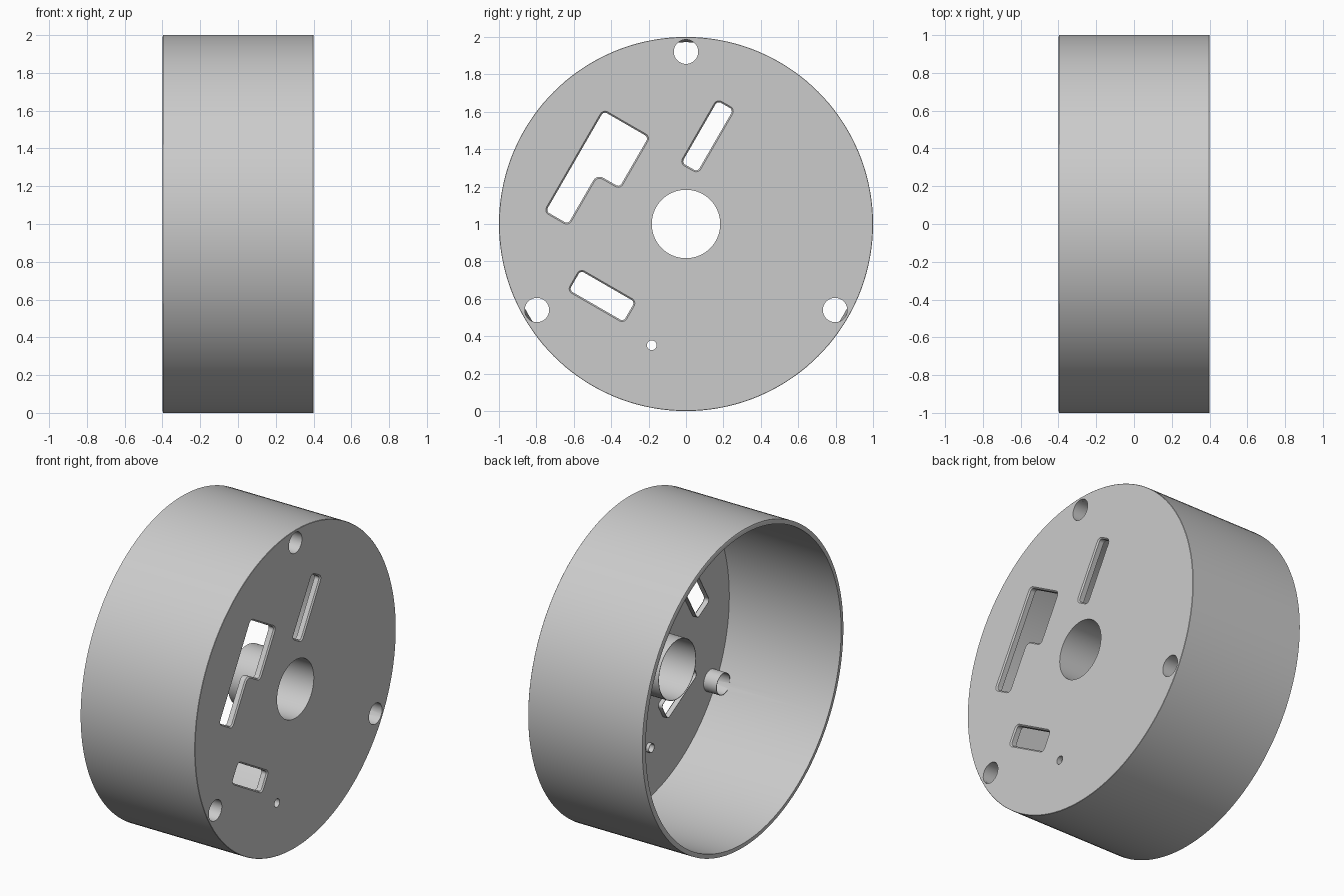
import bpy, bmesh, math
from mathutils import Vector

if "Cube" in bpy.data.objects:
    bpy.data.objects.remove(bpy.data.objects["Cube"])

# one flat colour
grey = bpy.data.materials.new("light_grey")
grey.diffuse_color = (0.6, 0.6, 0.6, 1)
grey.use_nodes = True
grey.node_tree.nodes["Principled BSDF"].inputs["Base Color"].default_value = grey.diffuse_color

FACE, PLATE_IN, OPEN = 0.4, 0.388, -0.4
SKIN = 0.003                             # wall thickness of tubes and window rims
U = Vector((0.5, math.sqrt(0.75)))       # slanted layout axes in the (y, z) plane
V = Vector((math.sqrt(0.75), -0.5))


def finish(bm, name):
    bmesh.ops.remove_doubles(bm, verts=bm.verts, dist=1e-5)
    bmesh.ops.recalc_face_normals(bm, faces=bm.faces)
    me = bpy.data.meshes.new(name)
    bm.to_mesh(me)
    bm.free()
    me.materials.append(grey)
    ob = bpy.data.objects.new(name, me)
    bpy.context.collection.objects.link(ob)
    return ob


def activate(ob):
    bpy.ops.object.select_all(action='DESELECT')
    ob.select_set(True)
    bpy.context.view_layer.objects.active = ob


def smooth(ob):
    activate(ob)
    bpy.ops.object.shade_smooth_by_angle(angle=math.radians(30))


def revolve(name, profile, y, z, n):
    """Turn an (x, radius) profile around an axis parallel to x."""
    bm = bmesh.new()
    rings = []
    for x, r in profile:
        if r == 0:
            rings.append([bm.verts.new((x, y, z))] * n)
        else:
            rings.append([bm.verts.new((x, y + r * math.cos(2 * math.pi * i / n),
                                        z + r * math.sin(2 * math.pi * i / n))) for i in range(n)])
    for a, b in zip(rings, rings[1:]):
        for i in range(n):
            j = (i + 1) % n
            bm.faces.new(list(dict.fromkeys((a[i], a[j], b[j], b[i]))))
    return finish(bm, name)


def circle(c, r, n=64):
    """Clockwise circle outline."""
    return [Vector((c[0] + r * math.cos(2 * math.pi * i / n),
                    c[1] - r * math.sin(2 * math.pi * i / n))) for i in range(n)]


def rounded(corners, r=0.03, n=6):
    """Round every right-angle corner of an outline."""
    pts = []
    for i, p in enumerate(corners):
        a = (corners[i - 1] - p).normalized()
        b = (corners[(i + 1) % len(corners)] - p).normalized()
        c = p + (a + b) * r
        for k in range(n + 1):
            t = math.pi / 2 * k / n
            pts.append(c - b * r * math.cos(t) - a * r * math.sin(t))
    return pts


def slanted_rect(c, along_u, along_v):
    c, u, v = Vector(c), U * along_u / 2, V * along_v / 2
    return [c + u - v, c + u + v, c - u + v, c - u - v]


def grow(pts, d):
    """Offset a clockwise outline outward."""
    out = []
    for i, p in enumerate(pts):
        t = (pts[(i + 1) % len(pts)] - pts[i - 1]).normalized()
        out.append(p + Vector((-t.y, t.x)) * d)
    return out


def loft(bm, sections, ring=False):
    """Loft outlines given as (x, points); cap the ends or close into a ring."""
    rings = [[bm.verts.new((x, p.x, p.y)) for p in pts] for x, pts in sections]
    if ring:
        rings.append(rings[0])
    for a, b in zip(rings, rings[1:]):
        for i in range(len(a)):
            j = (i + 1) % len(a)
            bm.faces.new((a[i], a[j], b[j], b[i]))
    if not ring:
        bm.faces.new(rings[0])
        bm.faces.new(rings[-1])


def sleeve(name, outline, tip):
    """Thin wall standing on the inside of the plate around an opening."""
    base, outer = PLATE_IN + 0.002, grow(outline, SKIN)
    bm = bmesh.new()
    loft(bm, [(base, outline), (base, outer), (tip, outer), (tip, outline)], ring=True)
    smooth(finish(bm, name))


# cup-shaped housing: thin plate at +x, slightly tapered wall, open rim at -x
housing = revolve("housing", [
    (FACE, 0), (FACE, 0.998), (FACE - 0.002, 1), (OPEN + 0.004, 1), (OPEN, 0.988),
    (OPEN, 0.972), (PLATE_IN, 0.985), (PLATE_IN, 0)], 0, 1, 144)

# openings in the plate
A = Vector((-0.444, 1.615))
stepped = [A, A + V * 0.295]
stepped.append(stepped[-1] - U * 0.327)
stepped.append(stepped[-1] - V * 0.14)
stepped.append(stepped[-1] - U * 0.308)
stepped.append(A - U * 0.635)
windows = {"stepped_window": rounded(stepped),
           "slot_window": rounded(slanted_rect((0.115, 1.469), 0.40, 0.115)),
           "lower_window": rounded(slanted_rect((-0.449, 0.615), 0.139, 0.353))}
windows = {k: grow(o, -0.009) for k, o in windows.items()}
# round openings: centre, radius, inner end of the tube
tubes = {"centre_tube": ((0, 1), 0.183, 0.06),
         "pin_tube": ((-0.183, 0.352), 0.026, 0.367),
         "top_screw_tube": ((0, 1.921), 0.065, 0.298),
         "front_screw_tube": ((-0.797, 0.54), 0.065, 0.298),
         "back_screw_tube": ((0.797, 0.54), 0.065, 0.298)}

bm = bmesh.new()
for o in windows.values():
    loft(bm, [(0.37, o), (FACE - 0.008, o), (FACE + 0.004, grow(o, 0.012))])
for c, r, tip in tubes.values():
    o = circle(c, r)
    loft(bm, [(0.38, o), (FACE + 0.01, o)])
cutter = finish(bm, "opening_cutter")
cutter.hide_render = True

mod = housing.modifiers.new("openings", 'BOOLEAN')
mod.operation = 'DIFFERENCE'
mod.solver = 'EXACT'
mod.object = cutter
activate(housing)
bpy.ops.object.modifier_apply(modifier=mod.name)
bpy.data.objects.remove(cutter)
smooth(housing)

# rims and tubes behind the plate
for name, o in windows.items():
    sleeve(name + "_rim", o, 0.36)
for name, (c, r, tip) in tubes.items():
    sleeve(name, circle(c, r), tip)
